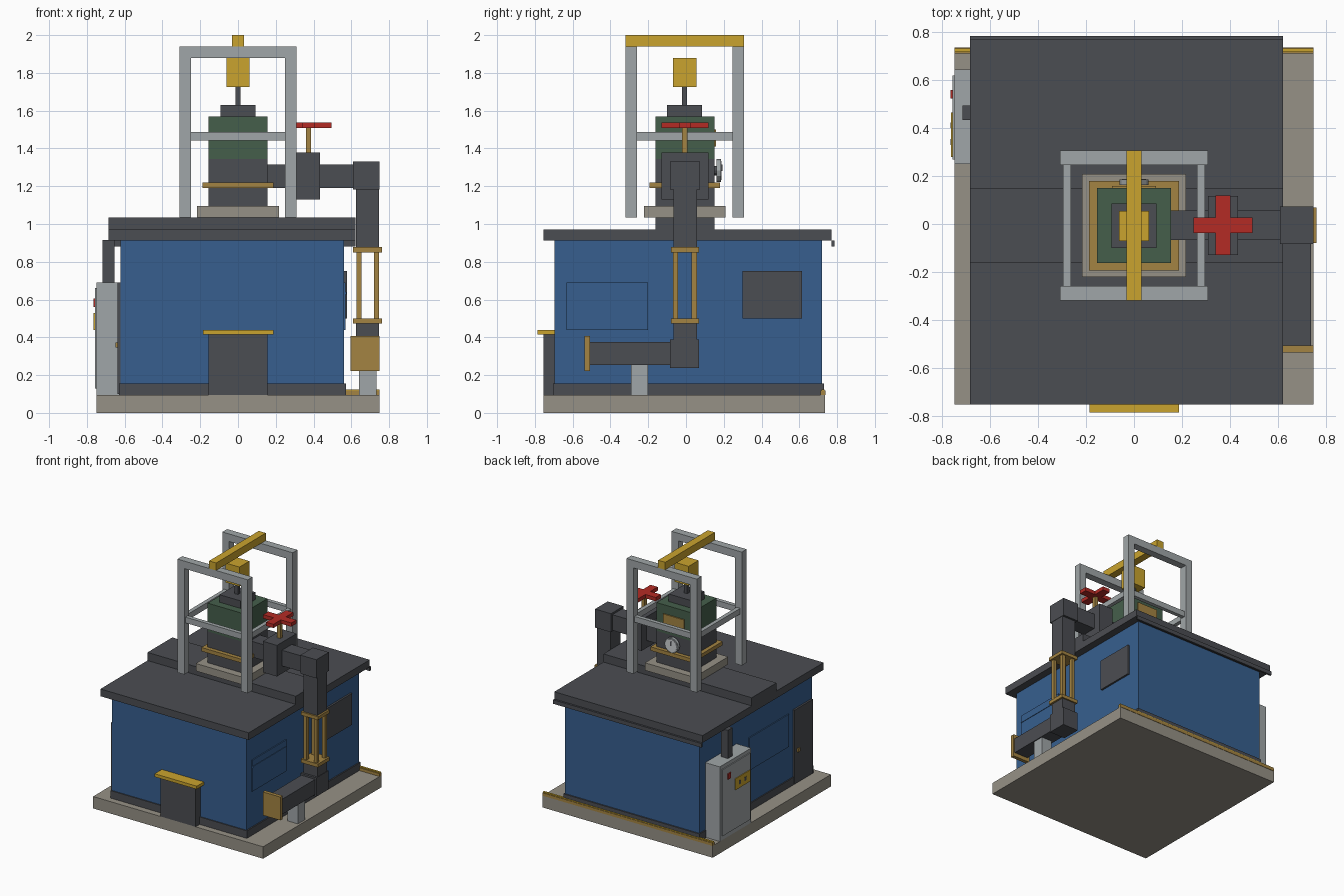
import bpy, math


def material(name, r, g, b):
    m = bpy.data.materials.new(name)
    lin = lambda c: ((c / 255 + 0.055) / 1.055) ** 2.4
    m.diffuse_color = (lin(r), lin(g), lin(b), 1)
    return m


BLUE = material("blue_wall", 55, 95, 143)
DARK = material("dark_metal", 75, 77, 82)
CONC = material("concrete", 150, 145, 134)
GREY = material("grey_steel", 160, 166, 168)
BRASS = material("brass", 164, 132, 66)
YELL = material("yellow_paint", 202, 164, 46)
GREEN = material("green_paint", 69, 95, 75)
RED = material("red_paint", 180, 43, 37)
PALE = material("pale_dial", 205, 209, 212)


def box(name, mat, x, y, z):
    """Box from (min, max) pairs along each axis."""
    sx, sy, sz = ((p[0], p[1]) for p in (x, y, z))
    v = [(a, b, c) for a in sx for b in sy for c in sz]
    v = [tuple(p) for p in v]
    f = [(0, 1, 3, 2), (4, 6, 7, 5), (0, 4, 5, 1),
         (2, 3, 7, 6), (0, 2, 6, 4), (1, 5, 7, 3)]
    me = bpy.data.meshes.new(name)
    me.from_pydata(v, [], f)
    me.materials.append(mat)
    ob = bpy.data.objects.new(name, me)
    bpy.context.collection.objects.link(ob)
    return ob


# Slab, plinth, building and roof
box("slab", CONC, (-.75, .75), (-.755, .735), (0, .095))
box("plinth", DARK, (-.63, .572), (-.705, .73), (.095, .155))
box("building", BLUE, (-.622, .562), (-.697, .72), (.155, .912))
box("roof", DARK, (-.685, .623), (-.755, .77), (.912, .97))
box("roof_ridge", DARK, (-.685, .623), (-.162, .15), (.97, 1.035))
box("gutter", DARK, (-.685, .623), (.77, .785), (.88, .912))

# Back kerb with yellow strip
box("back_kerb", BRASS, (-.75, .75), (.712, .738), (.095, .118))
box("kerb_strip", YELL, (-.75, .75), (.718, .734), (.118, .125))

# Front hatch with cap
box("front_hatch", DARK, (-.155, .155), (-.755, -.697), (.095, .415))
box("front_hatch_cap", YELL, (-.185, .187), (-.787, -.695), (.415, .44))

# Right wall panel and vent
box("right_panel", BLUE, (.562, .570), (-.632, -.2), (.44, .69))
box("right_panel_lip", BLUE, (.570, .574), (-.632, -.2), (.628, .64))
box("right_vent", DARK, (.562, .577), (.3, .615), (.5, .75))

# Left wall panel and door
box("left_panel", BLUE, (-.630, -.622), (-.4, .1), (.42, .68))
box("door", DARK, (-.637, -.622), (-.69, -.46), (.1, .69))
box("door_knob", BRASS, (-.648, -.637), (-.515, -.49), (.345, .373))

# Electrical cabinet
box("cabinet", GREY, (-.75, -.622), (.25, .645), (.095, .69))
box("cabinet_door", GREY, (-.758, -.75), (.27, .62), (.13, .66))
box("cabinet_button", RED, (-.766, -.758), (.525, .56), (.56, .605))
box("cabinet_plate", YELL, (-.764, -.758), (.28, .465), (.44, .53))
for i, y in enumerate((.33, .4)):
    box(f"cabinet_mark_{i}", DARK, (-.766, -.764), (y, y + .025), (.47, .5))
box("cabinet_conduit", DARK, (-.717, -.655), (.435, .495), (.69, .915))

# Tower
box("tower_base", CONC, (-.217, .217), (-.222, .208), (1.035, 1.095))
box("tower_lower", DARK, (-.155, .155), (-.162, .15), (1.095, 1.345))
box("tower_flange", BRASS, (-.187, .187), (-.194, .18), (1.19, 1.22))
box("tower_upper", GREEN, (-.155, .155), (-.162, .15), (1.345, 1.57))
box("tower_cap", DARK, (-.093, .093), (-.1, .085), (1.57, 1.63))
box("spindle", DARK, (-.014, .014), (-.022, .006), (1.63, 1.725))
box("hoist_block", YELL, (-.062, .062), (-.07, .055), (1.725, 1.88))

# Nameplate and gauge on tower back
box("nameplate", BRASS, (-.092, .092), (.15, .159), (1.41, 1.5))


def disc(name, mat, r, y0, y1, z):
    bpy.ops.mesh.primitive_cylinder_add(
        vertices=12, radius=r, depth=y1 - y0, location=(0, (y0 + y1) / 2, z),
        rotation=(math.pi / 2, 0, 0))
    ob = bpy.context.object
    ob.name = name
    ob.data.materials.append(mat)


disc("gauge_neck", DARK, .025, .15, .162, 1.283)
disc("gauge_rim", GREY, .06, .162, .186, 1.283)
disc("gauge_face", PALE, .05, .186, .189, 1.283)
box("gauge_needle", DARK, (-.006, .006), (.189, .192), (1.28, 1.315))

# Lifting frame: two portals joined by rails and a top beam
for s, name in ((-1, "front"), (1, "back")):
    yc = -.007 + s * .283
    for t, side in ((-1, "left"), (1, "right")):
        box(f"{name}_{side}_post", GREY, (t * .28 - .03, t * .28 + .03),
            (yc - .03, yc + .03), (1.035, 1.88))
    box(f"{name}_top_bar", GREY, (-.31, .31), (yc - .03, yc + .03), (1.88, 1.94))
    box(f"{name}_rail", GREY, (-.25, .25), (yc - .016, yc + .016), (1.442, 1.488))
    box(f"side_rail_{name}", GREY, (s * .28 - .016, s * .28 + .016),
        (-.26, .246), (1.442, 1.488))
box("lifting_beam", YELL, (-.031, .031), (-.32, .306), (1.94, 2.0))

# Outlet pipe, valve and handwheel
box("outlet_pipe", DARK, (.155, .612), (-.066, .056), (1.19, 1.315))
box("valve_body", DARK, (.31, .435), (-.13, .118), (1.13, 1.378))
box("valve_stem", BRASS, (.359, .387), (-.02, .008), (1.378, 1.51))
box("handwheel_long_arm", RED, (.248, .496), (-.037, .027), (1.508, 1.538))
box("handwheel_arm_front", RED, (.34, .404), (-.13, -.037), (1.508, 1.538))
box("handwheel_arm_back", RED, (.34, .404), (.027, .12), (1.508, 1.538))
box("upper_elbow", DARK, (.61, .75), (-.084, .074), (1.182, 1.33))
box("down_pipe", DARK, (.625, .747), (-.067, .057), (.875, 1.182))

# Sight section: flanges and four rods
box("sight_top_flange", BRASS, (.61, .762), (-.08, .068), (.85, .877))
box("sight_bottom_flange", BRASS, (.61, .762), (-.08, .068), (.472, .5))
for i in range(4):
    x, y = (.628, .72)[i % 2], (-.07, .03)[i // 2]
    box(f"sight_rod_{i}", BRASS, (x, x + .027), (y, y + .027), (.5, .85))

# Lower pipe, end flange and support
box("lower_down_pipe", DARK, (.625, .747), (-.067, .057), (.385, .472))
box("lower_elbow", DARK, (.61, .75), (-.084, .07), (.238, .388))
box("lower_pipe", DARK, (.617, .74), (-.51, -.084), (.253, .374))
box("end_flange", BRASS, (.595, .75), (-.537, -.508), (.222, .408))
box("pipe_support", GREY, (.64, .732), (-.29, -.2), (.095, .253))
